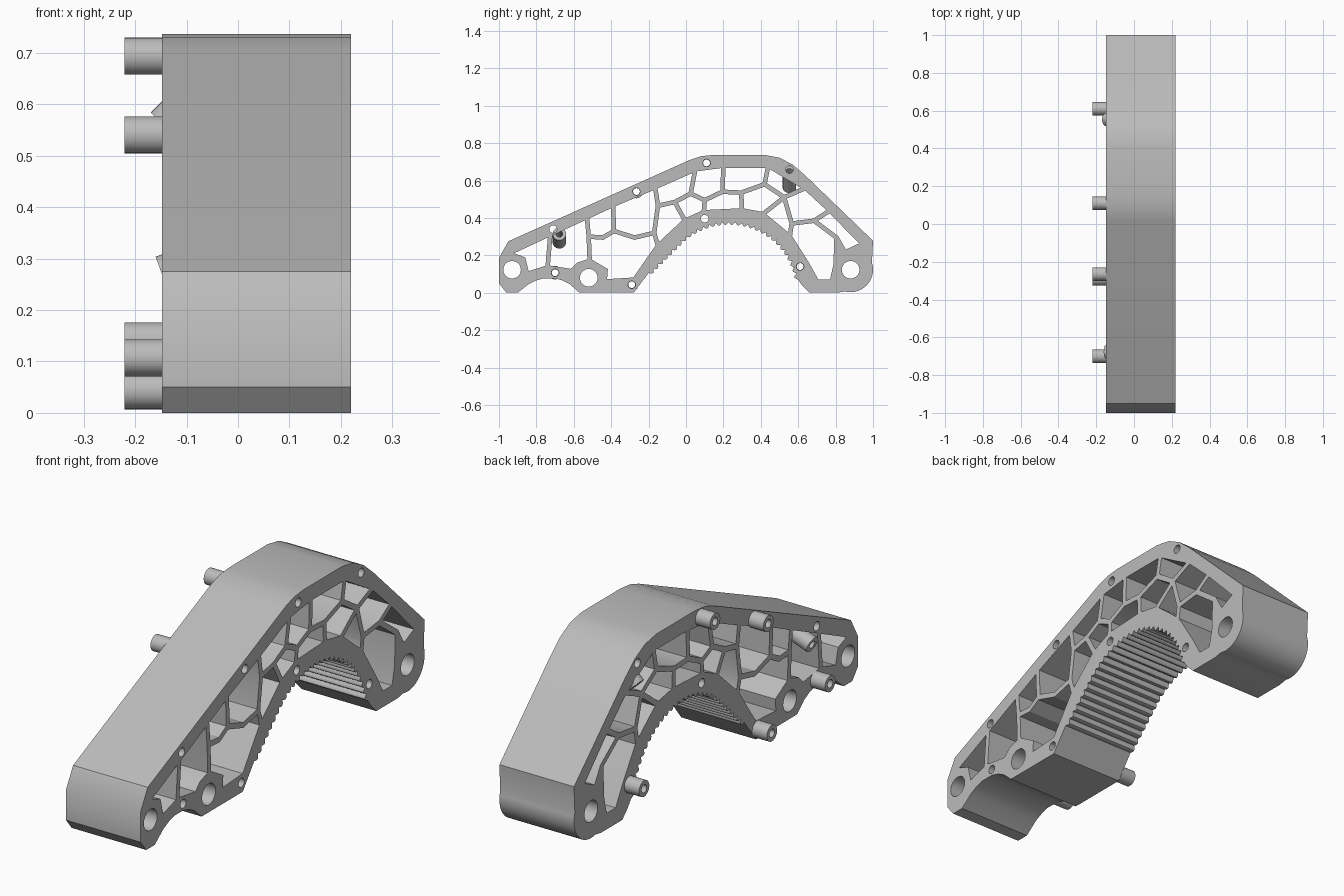
import bpy
import math
from mathutils import Matrix, Vector

cube = bpy.data.objects.get("Cube")
if cube:
    bpy.data.objects.remove(cube, do_unlink=True)

grey = bpy.data.materials.new("plain grey")
grey.use_nodes = True
grey.diffuse_color = (0.5, 0.5, 0.5, 1)
grey.node_tree.nodes["Principled BSDF"].inputs["Base Color"].default_value = grey.diffuse_color


def arc(centre, radius, start, end, steps):
    """Points on an arc, angles in degrees."""
    points = []
    for i in range(steps + 1):
        angle = math.radians(start + (end - start) * i / steps)
        points.append((centre[0] + radius * math.cos(angle), centre[1] + radius * math.sin(angle)))
    return points


def circle(centre, radius):
    return arc(centre, radius, 0, 360, 32)[:-1]


def inset(loop, distance):
    """Move every edge of a loop inwards and return the new corners."""
    points = [Vector(p) for p in loop]
    area = sum(points[i - 1].cross(p) for i, p in enumerate(points))
    if area < 0:
        points.reverse()
    result = []
    for i, p in enumerate(points):
        before = (p - points[i - 1]).normalized()
        after = (points[(i + 1) % len(points)] - p).normalized()
        n1, n2 = Vector((-before.y, before.x)), Vector((-after.y, after.x))
        result.append(p + (n1 + n2) * distance / (1 + n1.dot(n2)))
    return result


def extrusion(name, loops, centre, length, tilt=0):
    """Extrude a filled (y, z) section along x, optionally tilted upwards."""
    curve = bpy.data.curves.new(name, "CURVE")
    curve.dimensions = "2D"
    curve.fill_mode = "BOTH"
    curve.extrude = length / 2
    for loop in loops:
        spline = curve.splines.new("POLY")
        spline.points.add(len(loop) - 1)
        for point, co in zip(spline.points, loop):
            point.co = (co[0], co[1], 0, 1)
        spline.use_cyclic_u = True
    obj = bpy.data.objects.new(name, curve)
    bpy.context.collection.objects.link(obj)
    upright = Matrix.Rotation(math.pi / 2, 4, "Z") @ Matrix.Rotation(math.pi / 2, 4, "X")
    obj.matrix_world = Matrix.Translation(centre) @ Matrix.Rotation(-tilt, 4, "Y") @ upright
    bpy.ops.object.select_all(action="DESELECT")
    obj.select_set(True)
    bpy.context.view_layer.objects.active = obj
    bpy.ops.object.convert(target="MESH")
    obj = bpy.context.object
    obj.data.materials.clear()
    obj.data.materials.append(grey)
    bpy.ops.object.shade_smooth_by_angle(angle=math.radians(30))
    return obj


# Toothed arch: a quarter-and-more circle that runs out into a straight slope
ARCH, RADIUS, TEETH, STEPS = Vector((0.23, 0.005)), 0.375, 30, 8
sweep, slope_start = math.radians(125), math.radians(135)
slope = 0.233
total = RADIUS * sweep + slope


def arch_point(s, depth):
    angle = slope_start - sweep + min(s / RADIUS, sweep)
    out = Vector((math.cos(angle), math.sin(angle)))
    run = max(0, s - RADIUS * sweep)
    return ARCH + out * (RADIUS - depth) + Vector((-out.y, out.x)) * run


teeth = []
for i in range(TEETH * STEPS + 1):
    bump = abs(math.sin(math.pi * i / STEPS))
    teeth.append(arch_point(total * i / (TEETH * STEPS), 0.017 * bump))

# Outside outline of the body
end_hole = (0.88, 0.123)
outline = [(-0.95, 0.275), (0.02, 0.71), (0.08, 0.73), (0.15, 0.737), (0.42, 0.737),
           (0.5, 0.722), (0.57, 0.685), (0.64, 0.625), (1, 0.278)]
outline += arc(end_hole, 0.12, 18, -105, 14)
outline += [(0.81, 0), (0.66, 0), (0.62, 0.04)] + teeth
outline += [(-0.28, 0), (-0.57, 0), (-0.62, 0.045), (-0.66, 0.066), (-0.7, 0.077),
            (-0.76, 0.077), (-0.8, 0.066), (-0.84, 0.047), (-0.9, 0), (-0.96, 0),
            (-1, 0.05), (-1, 0.185)]

# Joints of the web: capitals are roof and interior, small letters the lower edge
joints = dict(
    A=(-.95, .21), B=(-.725, .315), C=(-.53, .405), D=(-.39, .47), E=(-.165, .565),
    F=(.05, .66), G=(.2, .68), H=(.44, .68), I=(.53, .625), J=(.64, .56),
    K=(.77, .44), L=(.945, .26), M=(-.52, .3), N=(-.445, .295), O=(-.385, .33),
    P=(-.275, .295), Q=(-.17, .32), R=(-.15, .465), S=(-.06, .485), T=(.025, .53),
    U=(.1, .495), V=(.195, .54), W=(.295, .535), X=(.42, .58), Y=(.525, .51),
    a=(.565, .37), b=(.685, .385), c=(.805, .295), d=(-.005, .385), e=(.095, .43),
    f=(.3, .44), g=(.41, .42), h=(.555, .3), i=(-.15, .25), j=(-.275, .07),
    k=(-.435, .06), l=(-.43, .12), n=(-.515, .17), o=(-.575, .15), t=(-.61, .115),
    p=(-.74, .135), q=(-.85, .1), r=(-.87, .18), u=(.8, .15), v=(.78, .06),
    w=(.7, .06), x=(.65, .15), y=(.85, .215))
cells = ["ABpqr", "BCMnotp", "CDONM", "MNOPQijkln", "DERQPO", "EFTSR", "FGVUT",
         "GHXWV", "HIJYX", "RSdiQ", "STUed", "UVWfe", "WXYgf", "gYah", "YJKba",
         "abcuvwxh", "KLycb"]

# Large bolt holes, small pin holes and pegs
peg_spots = [(0.61, 0.14), (0.11, 0.694), (-0.265, 0.541), (-0.29, 0.043), (-0.7, 0.107)]
pin_spots = peg_spots + [(0.553, 0.658), (-0.71, 0.34), (0.1, 0.396)]
bolt_spots = [end_hole, (-0.93, 0.123), (-0.52, 0.08)]

loops = [outline]
loops += [inset([joints[letter] for letter in cell], 0.012) for cell in cells]
loops += [circle(spot, 0.047) for spot in bolt_spots]
loops += [circle(spot, 0.02) for spot in pin_spots]
extrusion("body", loops, (0.036, 0, 0), 0.368)

# Hollow pegs on the right side
ring = [circle((0, 0), 0.036), circle((0, 0), 0.018)]
for number, (py, pz) in enumerate(peg_spots):
    extrusion(f"peg_{number + 1}", ring, (-0.184, py, pz), 0.074)

# Slanted tubes that rise from the right side to the roof
for name, mouth, tilt, length in [("rear_slanted_tube", (-0.144, 0.553, 0.559), 45, 0.13),
                                  ("front_slanted_tube", (-0.148, -0.677, 0.27), 20, 0.13)]:
    tilt = math.radians(tilt)
    axis = Vector((math.cos(tilt), 0, math.sin(tilt)))
    extrusion(name, ring, Vector(mouth) + axis * length / 2, length, tilt)
